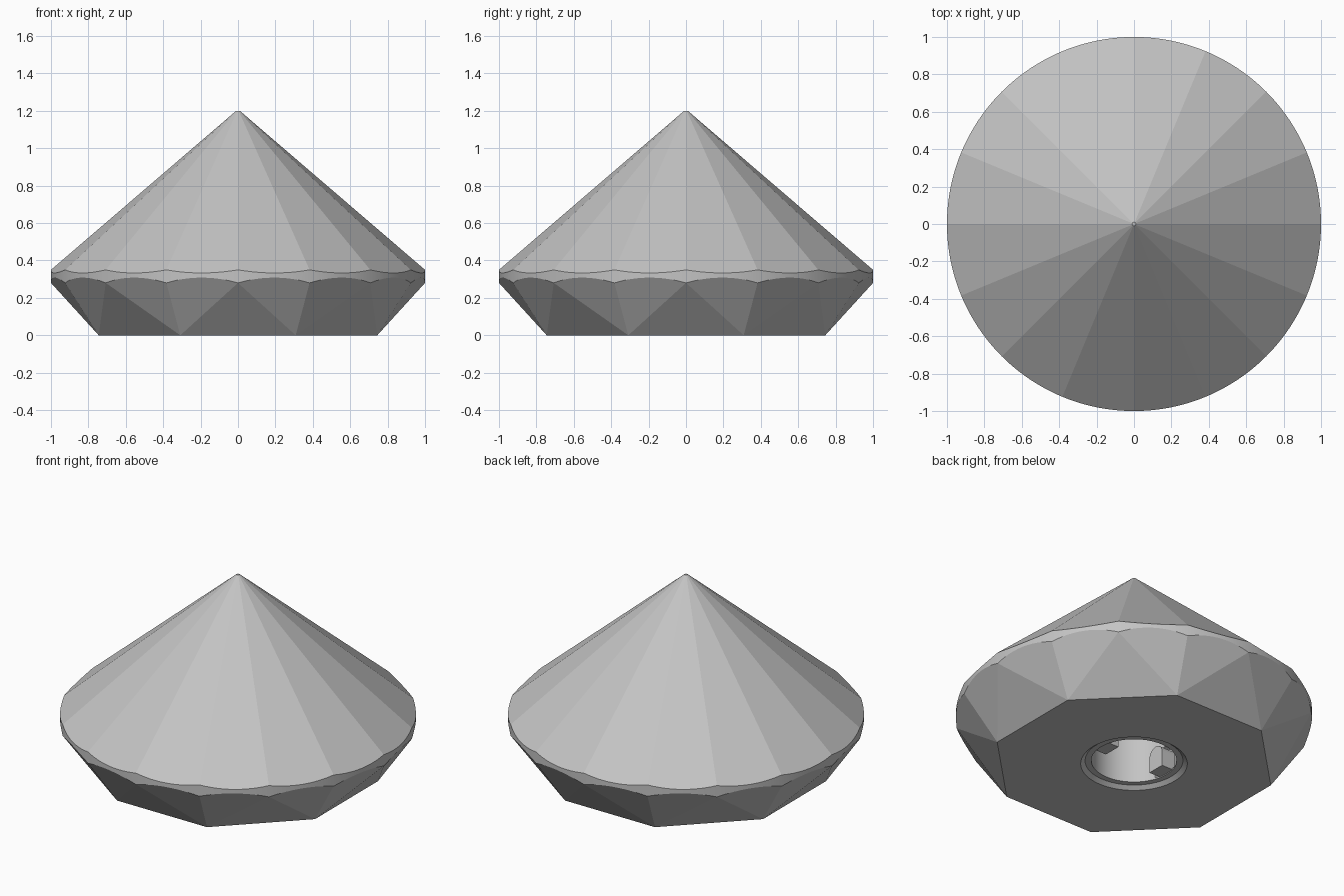
import bpy, bmesh
from math import cos, sin, pi
from mathutils import Vector

old = bpy.data.objects.get("Cube")
if old:
    bpy.data.objects.remove(old, do_unlink=True)

grey = bpy.data.materials.new("light_grey")
grey.use_nodes = True
colour = (0.55, 0.55, 0.55, 1)
grey.diffuse_color = colour
grey.node_tree.nodes["Principled BSDF"].inputs["Base Color"].default_value = colour

SIDES, ARC = 16, 12
STEP = 2 * pi / SIDES


def polar(r, a, z):
    return Vector((r * cos(a), r * sin(a), z))


def finish(bm, name):
    bmesh.ops.recalc_face_normals(bm, faces=bm.faces)
    mesh = bpy.data.meshes.new(name)
    bm.to_mesh(mesh)
    bm.free()
    obj = bpy.data.objects.new(name, mesh)
    bpy.context.collection.objects.link(obj)
    mesh.materials.append(grey)
    return obj


# Faceted gem: flat planes meeting a round girdle in scalloped arcs
def make_gem():
    bm = bmesh.new()
    tip = [bm.verts.new(polar(0.01, i * STEP, 1.2)) for i in range(SIDES)]
    base = [bm.verts.new(polar(0.806, (i + 0.5) * 2 * STEP, 0)) for i in range(8)]
    upper, lower = [], []
    for i in range(SIDES):
        g0, g1 = polar(1, i * STEP, 0.28), polar(1, (i + 1) * STEP, 0.28)
        foot = base[i // 2].co
        n = (g1 - g0).cross(foot - g0)
        for k in range(ARC):
            a = (i + k / ARC) * STEP
            off = a - (i + 0.5) * STEP
            upper.append(bm.verts.new(polar(1, a, 1.208 - 0.858 * cos(off) / cos(STEP / 2))))
            p = polar(1, a, 0)
            p.z = g0.z - (n.x * (p.x - g0.x) + n.y * (p.y - g0.y)) / n.z
            lower.append(bm.verts.new(p))
    count = SIDES * ARC
    for i in range(SIDES):
        arc = [(i * ARC + k) % count for k in range(ARC + 1)]
        bm.faces.new([tip[(i + 1) % SIDES], tip[i]] + [upper[k] for k in arc])
        bm.faces.new([base[i // 2]] + [lower[k] for k in arc])
    for i in range(8):
        bm.faces.new([base[i - 1], base[i], lower[i * 2 * ARC]])
    for k in range(count):
        j = (k + 1) % count
        bm.faces.new([lower[k], lower[j], upper[j], upper[k]]).smooth = True
    bm.faces.new(tip)
    bm.faces.new(base)
    return finish(bm, "gem_body")


# Stepped round bore, turned from a profile
def make_bore():
    bm = bmesh.new()
    profile = [(0.3, -0.05), (0.3, 0), (0.275, 0.02), (0.24, 0.02), (0.24, 0.32)]
    rings = [[bm.verts.new(polar(r, 2 * pi * i / 64, z)) for i in range(64)]
             for r, z in profile]
    for a, b in zip(rings, rings[1:]):
        for i in range(64):
            j = (i + 1) % 64
            bm.faces.new([a[i], a[j], b[j], b[i]])
    bm.faces.new(rings[0])
    bm.faces.new(rings[-1])
    bm.normal_update()
    for f in bm.faces:
        f.smooth = abs(f.normal.z) < 0.9
    return finish(bm, "bore_cutter")


# Block with a rounded top, running outward along x
def make_arch(name, x0, x1, half, z0, z1):
    bm = bmesh.new()
    outline = [(-half, z0), (half, z0)]
    outline += [(half * cos(pi * k / 12), z1 - half + half * sin(pi * k / 12))
                for k in range(13)]
    face = bm.faces.new([bm.verts.new((x0, y, z)) for y, z in outline])
    out = bmesh.ops.extrude_face_region(bm, geom=[face])["geom"]
    bmesh.ops.translate(bm, vec=(x1 - x0, 0, 0),
                        verts=[v for v in out if isinstance(v, bmesh.types.BMVert)])
    return finish(bm, name)


def cut(target, cutter):
    mod = target.modifiers.new("cut", "BOOLEAN")
    mod.operation, mod.solver, mod.object = "DIFFERENCE", "EXACT", cutter
    bpy.context.view_layer.objects.active = target
    bpy.ops.object.modifier_apply(modifier=mod.name)
    bpy.data.objects.remove(cutter, do_unlink=True)


gem = make_gem()
cut(gem, make_bore())

# Two opposite lugs, each set in an arched pocket of the bore wall
for side, label in ((1, "left"), (-1, "right")):
    cut(gem, make_arch("pocket_cutter", side * 0.2, side * 0.28, 0.085, 0.03, 0.21))
    make_arch(label + "_lug", side * 0.16, side * 0.285, 0.055, 0.025, 0.17)
